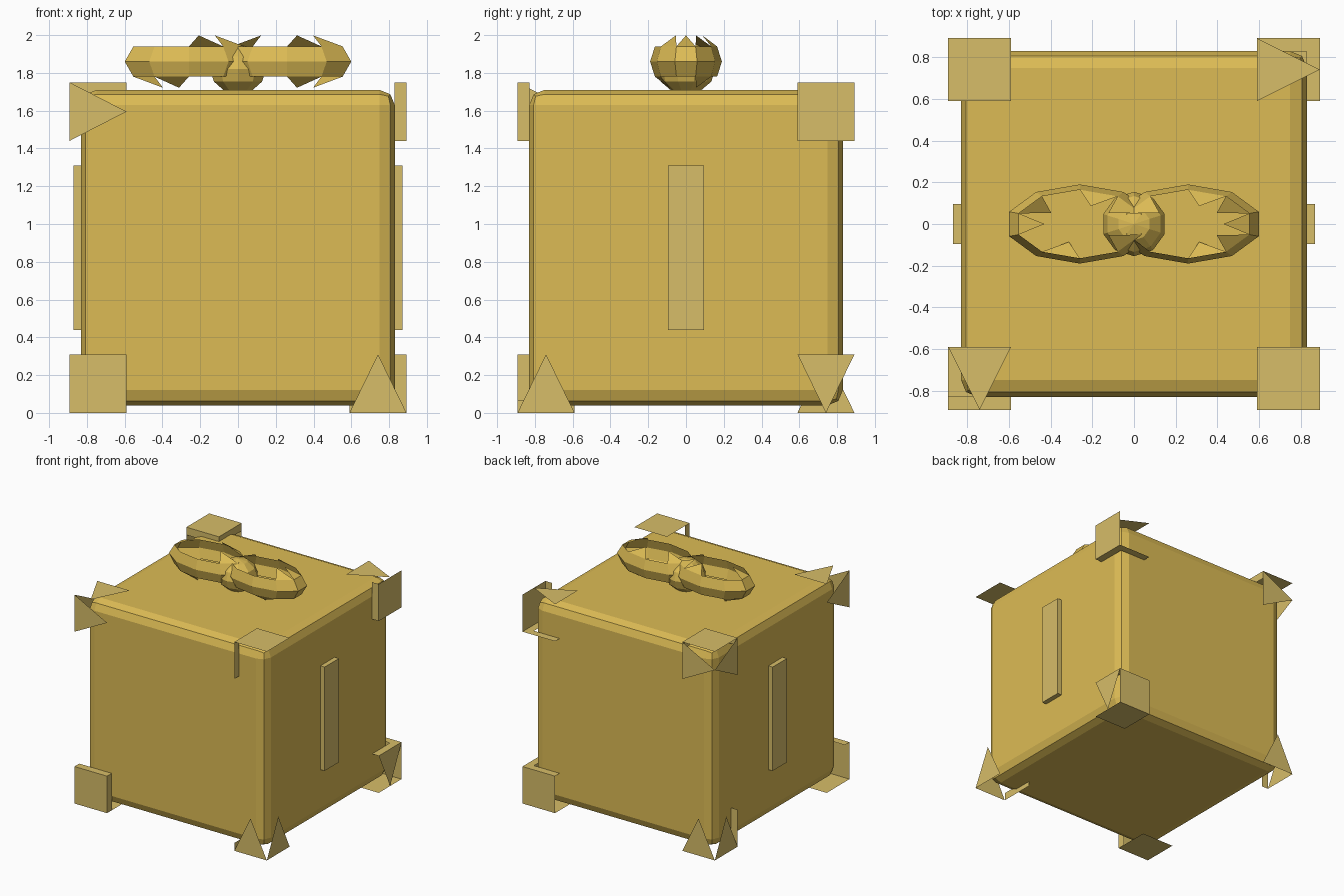
import bpy, bmesh, math
from mathutils import Vector

if "Cube" in bpy.data.objects:
    bpy.data.objects.remove(bpy.data.objects["Cube"])


def material(name, color):
    m = bpy.data.materials.new(name)
    m.diffuse_color = (*color, 1)
    m.use_nodes = True
    m.node_tree.nodes["Principled BSDF"].inputs["Base Color"].default_value = m.diffuse_color
    return m


GOLD = material("gold", (0.72, 0.50, 0.09))
PALE = material("pale_gold", (0.68, 0.51, 0.14))


def finish(name, bm, mat):
    me = bpy.data.meshes.new(name)
    bm.to_mesh(me)
    bm.free()
    ob = bpy.data.objects.new(name, me)
    me.materials.append(mat)
    bpy.context.collection.objects.link(ob)
    return ob


def box(name, center, size, mat, bevel=0.0):
    bm = bmesh.new()
    bmesh.ops.create_cube(bm, size=1)
    for v in bm.verts:
        v.co = Vector(center) + Vector([a * b for a, b in zip(v.co, size)])
    if bevel:
        bmesh.ops.bevel(bm, geom=bm.edges[:], offset=bevel, segments=2,
                        profile=0.5, affect='EDGES')
    return finish(name, bm, mat)


# Rounded box body and side handles
box("box_body", (0, 0, 0.875), (1.66, 1.66, 1.67), GOLD, 0.08)
for side, s in (("left", -1), ("right", 1)):
    box(side + "_side_strip", (s * 0.845, 0, 0.875), (0.05, 0.19, 0.87), PALE)


# Corner guards: open plates; 'F' is a whole plate, (axis, side) a triangle
# whose base lies on the inner (0) or outer (1) edge along that axis.
def corner(name, signs, plates, rims):
    bm = bmesh.new()

    def point(t):
        p = [s * (0.59 + 0.302 * k) for s, k in zip(signs, t)]
        p[2] = 0.875 + signs[2] * (0.565 + 0.31 * t[2])
        return bm.verts.new(p)

    def at(**k):
        return point([k["x"], k["y"], k["z"]])

    for axis, kind in plates.items():
        others = [a for a in range(3) if a != axis]
        if kind == 'F':
            uv = [(0, 0), (1, 0), (1, 1), (0, 1)]
        else:
            base, side = kind
            uv = [(side, 0), (side, 1), (1 - side, 0.5)]
            if others[0] != base:
                uv = [(v, u) for u, v in uv]
        pts = []
        for u, v in uv:
            t = [1, 1, 1]
            t[others[0]], t[others[1]] = u, v
            pts.append(point(t))
        bm.faces.new(pts)
    # Narrow return lips on the inner planes
    for axis, out in rims:
        third = 3 - axis - out
        pts = []
        for u, v in ((0.79, 0), (1, 0), (1, 1), (0.79, 1)):
            t = [0, 0, 0]
            t[out], t[third] = u, v
            pts.append(point(t))
        bm.faces.new(pts)
    finish(name, bm, PALE)


corner("corner_front_left_top", (-1, -1, 1),
       {0: (1, 1), 1: (0, 1), 2: (1, 0)}, [])
corner("corner_front_right_top", (1, -1, 1), {2: 'F'}, [(0, 1)])
corner("corner_back_left_top", (-1, 1, 1),
       {0: (1, 0), 1: (0, 0), 2: 'F'}, [(0, 2), (1, 2)])
corner("corner_back_right_top", (1, 1, 1),
       {0: 'F', 2: (0, 0)}, [(1, 0), (2, 0), (2, 1)])
corner("corner_front_left_bottom", (-1, -1, -1),
       {1: 'F', 2: 'F'}, [(2, 1), (0, 1)])
corner("corner_front_right_bottom", (1, -1, -1),
       {0: (2, 1), 1: (2, 1)}, [(0, 2)])
corner("corner_back_left_bottom", (-1, 1, -1),
       {0: (2, 1), 1: (2, 1)}, [(1, 0)])
corner("corner_back_right_bottom", (1, 1, -1),
       {0: (2, 0), 1: 'F', 2: 'F'}, [(2, 0), (2, 1)])


# Bow loops: open faceted bands with pointed leaves on the upper and lower rims
def loop(name, side, upper, lower):
    bm = bmesh.new()
    rows = {}
    for lat in (-60, -30, 0, 30, 60):
        c, s = math.cos(math.radians(lat)), math.sin(math.radians(lat))
        rows[lat] = []
        for i in range(10):
            a = math.radians(36 * i - 18)
            rows[lat].append(Vector((side * (0.26 + 0.357 * math.cos(a) * c),
                                     0.19 * math.sin(a) * c, 1.86 + 0.16 * s)))
    for lo, hi in ((-30, 0), (0, 30)):
        for i in range(10):
            j = (i + 1) % 10
            bm.faces.new([bm.verts.new(p) for p in
                          (rows[lo][i], rows[lo][j], rows[hi][j], rows[hi][i])])
    for base, tip, picks in ((30, 60, upper), (-30, -60, lower)):
        for i in picks:
            j = (i + 1) % 10
            apex = (rows[tip][i] + rows[tip][j]) / 2
            bm.faces.new([bm.verts.new(p) for p in
                          (rows[base][i], rows[base][j], apex)])
    bmesh.ops.remove_doubles(bm, verts=bm.verts[:], dist=0.001)
    bmesh.ops.recalc_face_normals(bm, faces=bm.faces[:])
    finish(name, bm, GOLD)


loop("bow_loop_right", 1, (0, 2, 4, 9), (1, 8))
loop("bow_loop_left", -1, (0, 3, 4, 6), (1, 8))

# Bow knot
bm = bmesh.new()
bmesh.ops.create_uvsphere(bm, u_segments=10, v_segments=6, radius=0.155)
for v in bm.verts:
    v.co.z = v.co.z * 0.85 + 1.82
finish("bow_knot", bm, GOLD)
